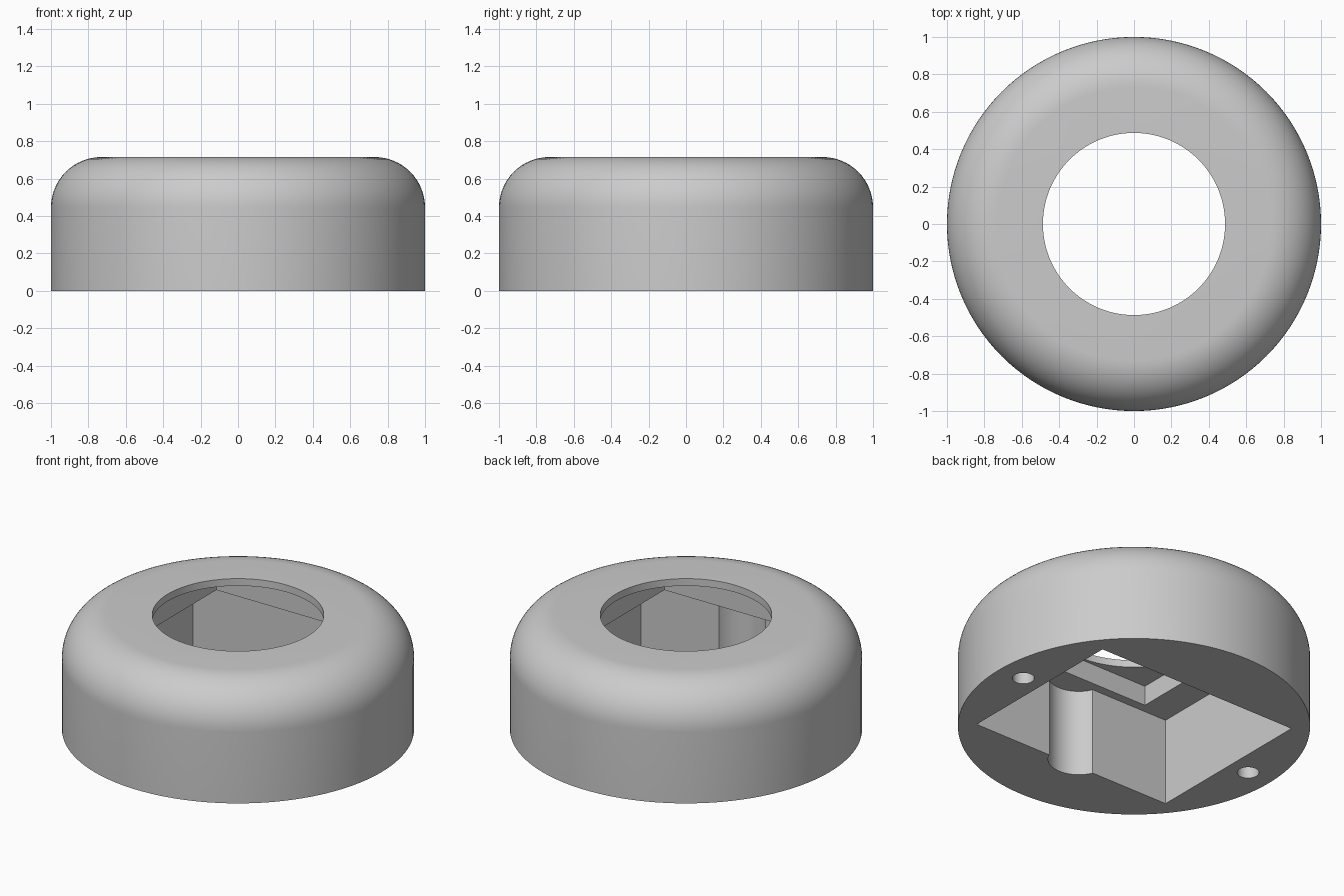
import bpy, bmesh, math
from mathutils import Matrix, Vector

if "Cube" in bpy.data.objects:
    bpy.data.objects.remove(bpy.data.objects["Cube"], do_unlink=True)

HEIGHT, FILLET = 0.715, 0.27
POCKET_TOP, SEAT_TOP = 0.546, 0.67

grey = bpy.data.materials.new("plain grey")
grey.use_nodes = True
grey.diffuse_color = (0.6, 0.6, 0.6, 1)
grey.node_tree.nodes["Principled BSDF"].inputs["Base Color"].default_value = grey.diffuse_color


def finish(name, bm):
    bmesh.ops.recalc_face_normals(bm, faces=bm.faces)
    mesh = bpy.data.meshes.new(name)
    bm.to_mesh(mesh)
    bm.free()
    mesh.materials.append(grey)
    obj = bpy.data.objects.new(name, mesh)
    bpy.context.collection.objects.link(obj)
    return obj


def box(name, half_x, half_y, z0, z1):
    bm = bmesh.new()
    size = Matrix.Diagonal((2 * half_x, 2 * half_y, z1 - z0, 1))
    bmesh.ops.create_cube(bm, size=1, matrix=Matrix.Translation((0, 0, (z0 + z1) / 2)) @ size)
    return finish(name, bm)


def cylinder(name, radius, x, y, z0, z1, sides=64):
    bm = bmesh.new()
    bmesh.ops.create_cone(bm, cap_ends=True, segments=sides, radius1=radius, radius2=radius,
                          depth=z1 - z0, matrix=Matrix.Translation((x, y, (z0 + z1) / 2)))
    return finish(name, bm)


# Round housing with a rounded upper edge, turned from a profile
profile = [(0, 0), (1, 0)]
for i in range(17):
    a = math.pi / 2 * i / 16
    profile.append((1 - FILLET + FILLET * math.cos(a), HEIGHT - FILLET + FILLET * math.sin(a)))
profile.append((0, HEIGHT))
bm = bmesh.new()
verts = [bm.verts.new((r, 0, z)) for r, z in profile]
edges = [bm.edges.new(pair) for pair in zip(verts, verts[1:])]
bmesh.ops.spin(bm, geom=verts + edges, cent=Vector(), axis=(0, 0, 1),
               angle=math.tau, steps=128, use_merge=True)
bmesh.ops.remove_doubles(bm, verts=bm.verts, dist=1e-5)
# Merge the flat top and base into single faces
bmesh.ops.dissolve_limit(bm, angle_limit=0.001, verts=bm.verts, edges=bm.edges)
housing = finish("housing", bm)

# Pocket, stepped square seat, round opening, cable groove and screw holes
cutters = [
    box("pocket_cutter", 0.70, 0.556, -0.1, POCKET_TOP),
    cylinder("groove_cutter", 0.175, 0, -0.487, -0.11, POCKET_TOP),
    box("seat_cutter", 0.5, 0.5, 0.3, SEAT_TOP),
    cylinder("opening_cutter", 0.487, 0, 0, 0.4, 0.9, 128),
]
for side in (-1, 1):
    cutters.append(cylinder("screw_hole_cutter", 0.062, side * 0.833, 0.015, -0.1, 0.35, 32))

bpy.ops.object.select_all(action='DESELECT')
bpy.context.view_layer.objects.active = housing
housing.select_set(True)
for cutter in cutters:
    cutter.hide_render = True
    mod = housing.modifiers.new("cut", 'BOOLEAN')
    mod.operation = 'DIFFERENCE'
    mod.solver = 'EXACT'
    mod.object = cutter
    bpy.ops.object.modifier_apply(modifier=mod.name)
    bpy.data.objects.remove(cutter, do_unlink=True)

bpy.ops.object.shade_smooth_by_angle(angle=math.radians(30))
